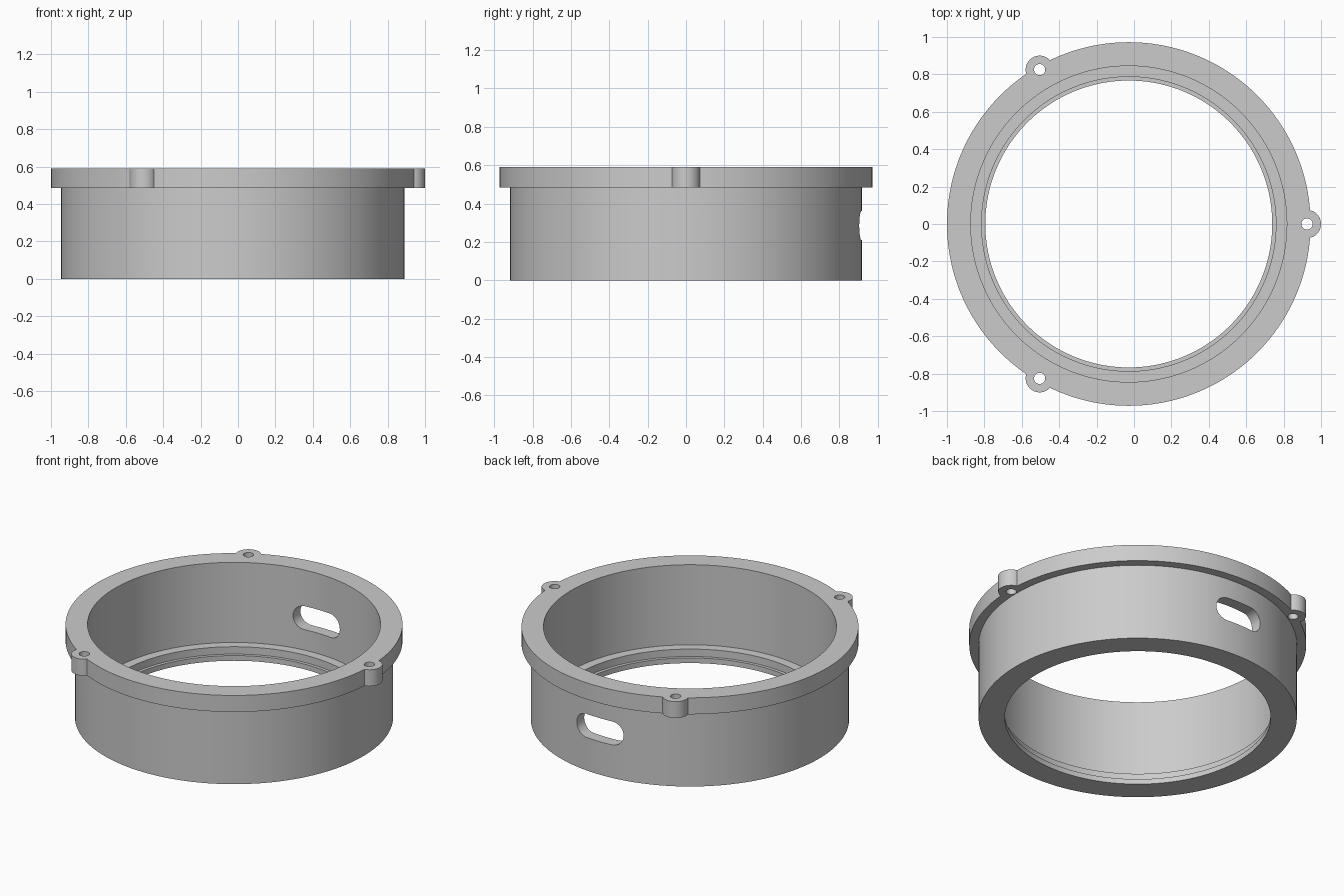
import bpy, bmesh, math
from mathutils import Matrix, Vector

default = bpy.data.objects.get("Cube")
if default:
    bpy.data.objects.remove(default, do_unlink=True)

CENTRE = Vector((-0.028, 0, 0))     # axis of the ring
FLANGE_LOW, TOP = 0.485, 0.59
LUG_RADIUS, HOLE_RADIUS, LUG_DISTANCE = 0.075, 0.03, 0.953

grey = bpy.data.materials.new("plain grey")
grey.use_nodes = True
grey.diffuse_color = (0.6, 0.6, 0.6, 1)
grey.node_tree.nodes["Principled BSDF"].inputs["Base Color"].default_value = grey.diffuse_color


def add_object(name, bm):
    bmesh.ops.recalc_face_normals(bm, faces=bm.faces)
    mesh = bpy.data.meshes.new(name)
    bm.to_mesh(mesh)
    bm.free()
    mesh.materials.append(grey)
    obj = bpy.data.objects.new(name, mesh)
    bpy.context.collection.objects.link(obj)
    return obj


def lathe(name, profile, segments=144):
    bm = bmesh.new()
    verts = [bm.verts.new((r, 0, z)) for r, z in profile]
    edges = [bm.edges.new((v, verts[i - 1])) for i, v in enumerate(verts)]
    bmesh.ops.spin(bm, geom=verts + edges, cent=(0, 0, 0), axis=(0, 0, 1),
                   angle=math.tau, steps=segments, use_merge=True)
    bmesh.ops.remove_doubles(bm, verts=bm.verts, dist=1e-5)
    bmesh.ops.translate(bm, verts=bm.verts, vec=CENTRE)
    return add_object(name, bm)


def cylinder(name, radius, z0, z1, angle):
    bm = bmesh.new()
    spot = CENTRE + Vector((math.cos(angle), math.sin(angle), 0)) * LUG_DISTANCE
    spot.z = (z0 + z1) / 2
    bmesh.ops.create_cone(bm, cap_ends=True, segments=40, radius1=radius, radius2=radius,
                          depth=z1 - z0, matrix=Matrix.Translation(spot))
    return add_object(name, bm)


def slot(name, half_length, radius, z, y0, y1):
    # stadium outline pushed through the wall along y
    bm = bmesh.new()
    verts = []
    for i in range(34):
        side = 1 if i < 17 else -1
        a = -math.pi / 2 + math.pi * (i % 17) / 16 + (0 if side > 0 else math.pi)
        x = side * (half_length - radius) + radius * math.cos(a)
        verts.append(bm.verts.new((CENTRE.x + x, y0, z + radius * math.sin(a))))
    face = bm.faces.new(verts)
    grown = bmesh.ops.extrude_face_region(bm, geom=[face], use_keep_orig=True)
    moved = [v for v in grown["geom"] if isinstance(v, bmesh.types.BMVert)]
    bmesh.ops.translate(bm, verts=moved, vec=(0, y1 - y0, 0))
    return add_object(name, bm)


def combine(target, tool, operation):
    tool.hide_render = True
    mod = target.modifiers.new(tool.name, "BOOLEAN")
    mod.operation, mod.solver, mod.object = operation, "EXACT", tool
    bpy.context.view_layer.objects.active = target
    bpy.ops.object.modifier_apply(modifier=mod.name)
    bpy.data.objects.remove(tool, do_unlink=True)


# Flanged housing with two inner ledges near the bottom
housing = lathe("flanged_housing", [
    (0.767, 0), (0.918, 0), (0.918, FLANGE_LOW), (0.972, FLANGE_LOW), (0.972, TOP),
    (0.845, TOP), (0.845, 0.08), (0.787, 0.08), (0.787, 0.033), (0.767, 0.033)])

# Three screw lugs around the flange, each drilled through
angles = [math.tau * i / 3 for i in range(3)]
for a in angles:
    combine(housing, cylinder("lug", LUG_RADIUS, FLANGE_LOW, TOP, a), "UNION")
# Lugs must not reach into the bore, and holes go right through
for a in angles:
    combine(housing, cylinder("screw_hole", HOLE_RADIUS, FLANGE_LOW - 0.05, TOP + 0.05, a), "DIFFERENCE")

# Rounded slot through the back wall
combine(housing, slot("back_slot", 0.165, 0.075, 0.285, 0.7, 1.1), "DIFFERENCE")

bpy.ops.object.select_all(action="DESELECT")
housing.select_set(True)
bpy.context.view_layer.objects.active = housing
bpy.ops.object.shade_smooth_by_angle(angle=math.radians(30))
